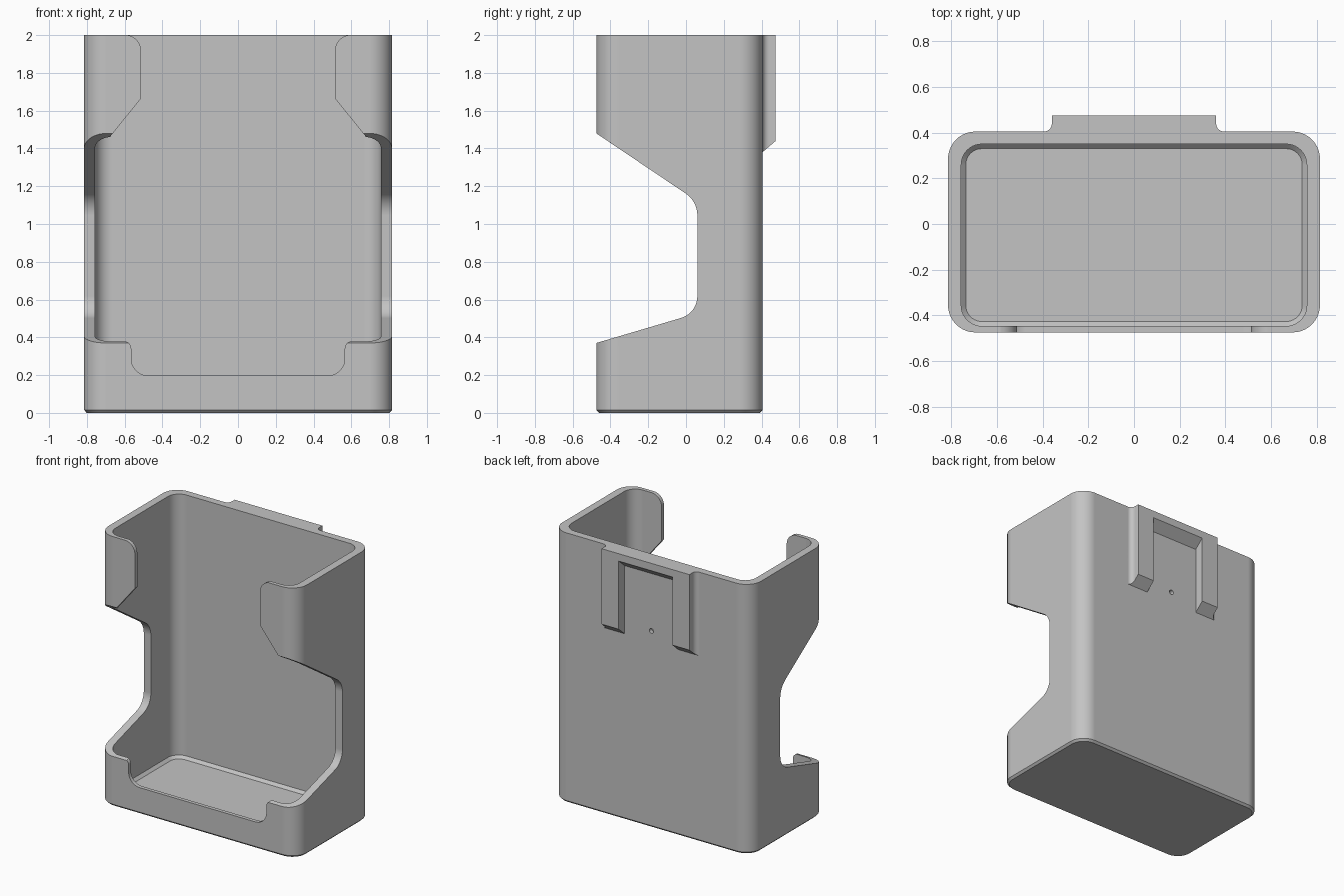
import bpy, bmesh, math
from mathutils import Vector

if "Cube" in bpy.data.objects:
    bpy.data.objects.remove(bpy.data.objects["Cube"], do_unlink=True)

grey = bpy.data.materials.new("plain grey")
grey.use_nodes = True
COLOUR = (0.55, 0.55, 0.55, 1)
grey.diffuse_color = COLOUR
grey.node_tree.nodes["Principled BSDF"].inputs["Base Color"].default_value = COLOUR


def rounded(corners, steps=10):
    """Outline through (a, b, radius) corners, each replaced by an arc."""
    out = []
    for i, (a, b, r) in enumerate(corners):
        p = Vector((a, b))
        if r == 0:
            out.append(p)
            continue
        u = (Vector(corners[i - 1][:2]) - p).normalized()
        w = (Vector(corners[(i + 1) % len(corners)][:2]) - p).normalized()
        half = u.angle(w) / 2
        centre = p + (u + w).normalized() * r / math.sin(half)
        start = (p + u * r / math.tan(half) - centre).normalized()
        end = (p + w * r / math.tan(half) - centre).normalized()
        out += [centre + start.slerp(end, k / steps).normalized() * r
                for k in range(steps + 1)]
    return out


def rect(x, y0, y1, r):
    return rounded([(-x, y0, r), (x, y0, r), (x, y1, r), (-x, y1, r)])


def loft(name, loops):
    """Closed solid through matching loops of 3D points."""
    bm = bmesh.new()
    rings = [[bm.verts.new(p) for p in loop] for loop in loops]
    for lower, upper in zip(rings, rings[1:]):
        for i in range(len(lower)):
            bm.faces.new((lower[i - 1], lower[i], upper[i], upper[i - 1]))
    bm.faces.new(rings[0])
    bm.faces.new(rings[-1])
    bmesh.ops.recalc_face_normals(bm, faces=bm.faces)
    mesh = bpy.data.meshes.new(name)
    bm.to_mesh(mesh)
    bm.free()
    mesh.materials.append(grey)
    obj = bpy.data.objects.new(name, mesh)
    bpy.context.collection.objects.link(obj)
    return obj


def activate(obj):
    bpy.ops.object.select_all(action="DESELECT")
    obj.select_set(True)
    bpy.context.view_layer.objects.active = obj


def cut(obj, cutter):
    cutter.hide_render = True
    mod = obj.modifiers.new("cut", "BOOLEAN")
    mod.operation, mod.solver, mod.object = "DIFFERENCE", "EXACT", cutter
    activate(obj)
    bpy.ops.object.modifier_apply(modifier=mod.name)
    bpy.data.objects.remove(cutter, do_unlink=True)


def finish(obj):
    activate(obj)
    bpy.ops.object.shade_smooth_by_angle(angle=math.radians(30))
    mod = obj.modifiers.new("even shading", "WEIGHTED_NORMAL")
    mod.keep_sharp = True


def level(outline, z):
    return [(p.x, p.y, z) for p in outline]


# Outer shell with a chamfered base
FRONT, BACK = -0.475, 0.405
edge = 0.015
outer = rect(0.815, FRONT, BACK, 0.12)
foot = rect(0.815 - edge, FRONT + edge, BACK - edge, 0.12 - edge)
body = loft("holder_body", [level(foot, 0), level(outer, edge), level(outer, 2)])

# Open cavity with a chamfered floor
bevel = 0.02
inner = rect(0.757, -0.447, 0.35, 0.09)
floor = rect(0.757 - bevel, -0.447 + bevel, 0.35 - bevel, 0.09 - bevel)
cut(body, loft("cavity_cutter", [level(floor, 0.045), level(inner, 0.045 + bevel),
                                 level(inner, 2.1)]))

# Side openings, through both side walls
side = rounded([(-0.6, 1.564, 0), (0.06, 1.12, 0.14), (0.06, 0.528, 0.12), (-0.6, 0.333, 0)])
cut(body, loft("side_cutter", [[(x, p.x, p.y) for p in side] for x in (-1, 1)]))

# Front opening, leaving upper tabs and a low lip
half = [(0.61, 2.1, 0), (0.61, 2.001, 0), (0.513, 2.001, 0.085), (0.513, 1.665, 0),
        (0.675, 1.465, 0), (0.675, 0.38, 0), (0.565, 0.38, 0.04), (0.565, 0.197, 0.09)]
front = rounded(half + [(-a, b, r) for a, b, r in reversed(half)])
cut(body, loft("front_cutter", [[(p.x, y, p.y) for p in front] for y in (-0.6, -0.4)]))

# Small blind hole in the back
hole = [(0.018 * math.cos(k * math.tau / 24), 1.46 + 0.018 * math.sin(k * math.tau / 24))
        for k in range(24)]
cut(body, loft("hole_cutter", [[(x, y, z) for x, z in hole] for y in (0.375, 0.5)]))
finish(body)


# Back mount: two rails joined by a top bar, with sloping undersides
def slope(outline, z, rise):
    return [(p.x, p.y, z + rise * (p.y - BACK)) for p in outline]


wing = [(0.41, 0.385, 0), (0.41, BACK, 0), (0.36, BACK, 0.035), (0.36, 0.475, 0)]
plan = rounded(wing + [(-a, b, r) for a, b, r in reversed(wing)])
mount = loft("back_mount", [slope(plan, 1.38, 0.86), level(plan, 2)])
gap = rounded([(-0.22, 0.3, 0), (0.22, 0.3, 0), (0.22, 0.6, 0), (-0.22, 0.6, 0)])
cut(mount, loft("gap_cutter", [level(gap, 1.2), slope(gap, 1.885, 0.86)]))
finish(mount)
